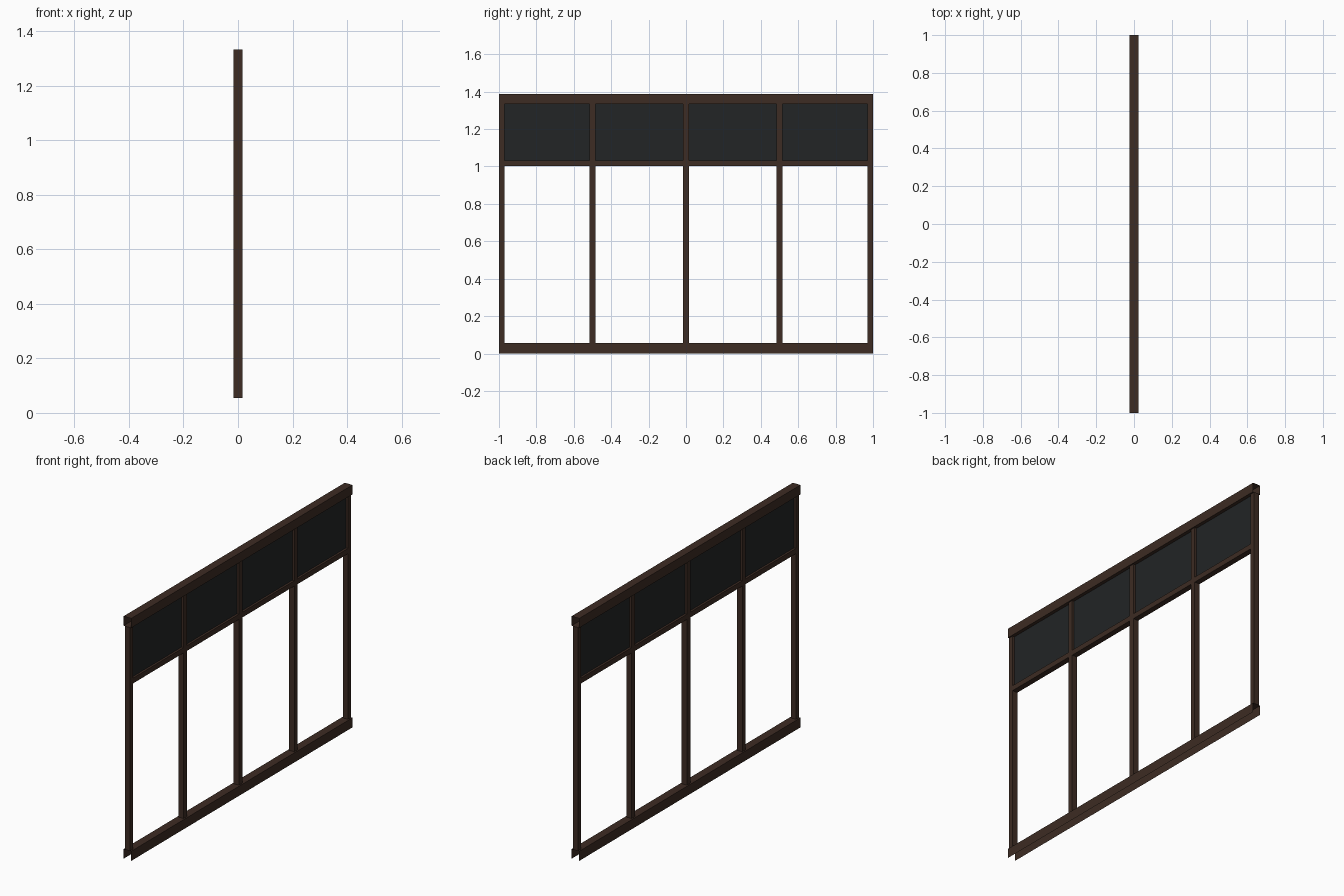
import bpy, bmesh
from mathutils import Vector

if "Cube" in bpy.data.objects:
    bpy.data.objects.remove(bpy.data.objects["Cube"])


def material(name, color):
    m = bpy.data.materials.new(name)
    m.diffuse_color = (*color, 1)
    m.use_nodes = True
    m.node_tree.nodes["Principled BSDF"].inputs["Base Color"].default_value = m.diffuse_color
    return m


wood = material("dark_wood", (0.047, 0.025, 0.017))
slate = material("dark_panel", (0.016, 0.018, 0.019))


def box(name, lo, hi, mat, open_sides=()):
    """Box between two corners; open_sides lists outward directions left without a face."""
    lo, hi = Vector(lo), Vector(hi)
    bm = bmesh.new()
    bmesh.ops.create_cube(bm, size=1)
    bm.normal_update()
    gone = [f for f in bm.faces
            if any(f.normal.dot(Vector(d)) > 0.9 for d in open_sides)]
    bmesh.ops.delete(bm, geom=gone, context='FACES')
    for v in bm.verts:
        v.co = Vector([(lo[i] + hi[i]) / 2 + v.co[i] * (hi[i] - lo[i]) for i in range(3)])
    me = bpy.data.meshes.new(name)
    bm.to_mesh(me)
    bm.free()
    me.materials.append(mat)
    ob = bpy.data.objects.new(name, me)
    bpy.context.collection.objects.link(ob)
    return ob


UP, DOWN, LEFT, RIGHT = (0, 0, 1), (0, 0, -1), (0, -1, 0), (0, 1, 0)
RAIL, POST, PANEL = 0.024, 0.0165, 0.004   # half depths in x
Z0, Z1, TOP = 0.055, 1.333, 1.387          # post bottom, post top, overall height
MID0, MID1 = 1.003, 1.033                  # middle rail

# Sill and head rails, open at both ends; the sill is also open underneath
box("bottom_rail", (-RAIL, -1, 0), (RAIL, 1, Z0), wood, (LEFT, RIGHT, DOWN))
box("top_rail", (-RAIL, -1, Z1), (RAIL, 1, TOP), wood, (LEFT, RIGHT))

# Five posts, the outer two flush with the rail ends
posts = [(-1, -0.971), (-0.515, -0.485), (-0.015, 0.015), (0.485, 0.515), (0.971, 1)]
for a, b in posts:
    box("post", (-POST, a, Z0), (POST, b, Z1), wood, (UP, DOWN))

# Middle rail pieces and solid upper panels in each bay
for (_, a), (b, _) in zip(posts, posts[1:]):
    box("middle_rail", (-POST, a, MID0), (POST, b, MID1), wood, (LEFT, RIGHT))
    box("upper_panel", (-PANEL, a, MID1), (PANEL, b, Z1), slate, (UP, DOWN, LEFT, RIGHT))
